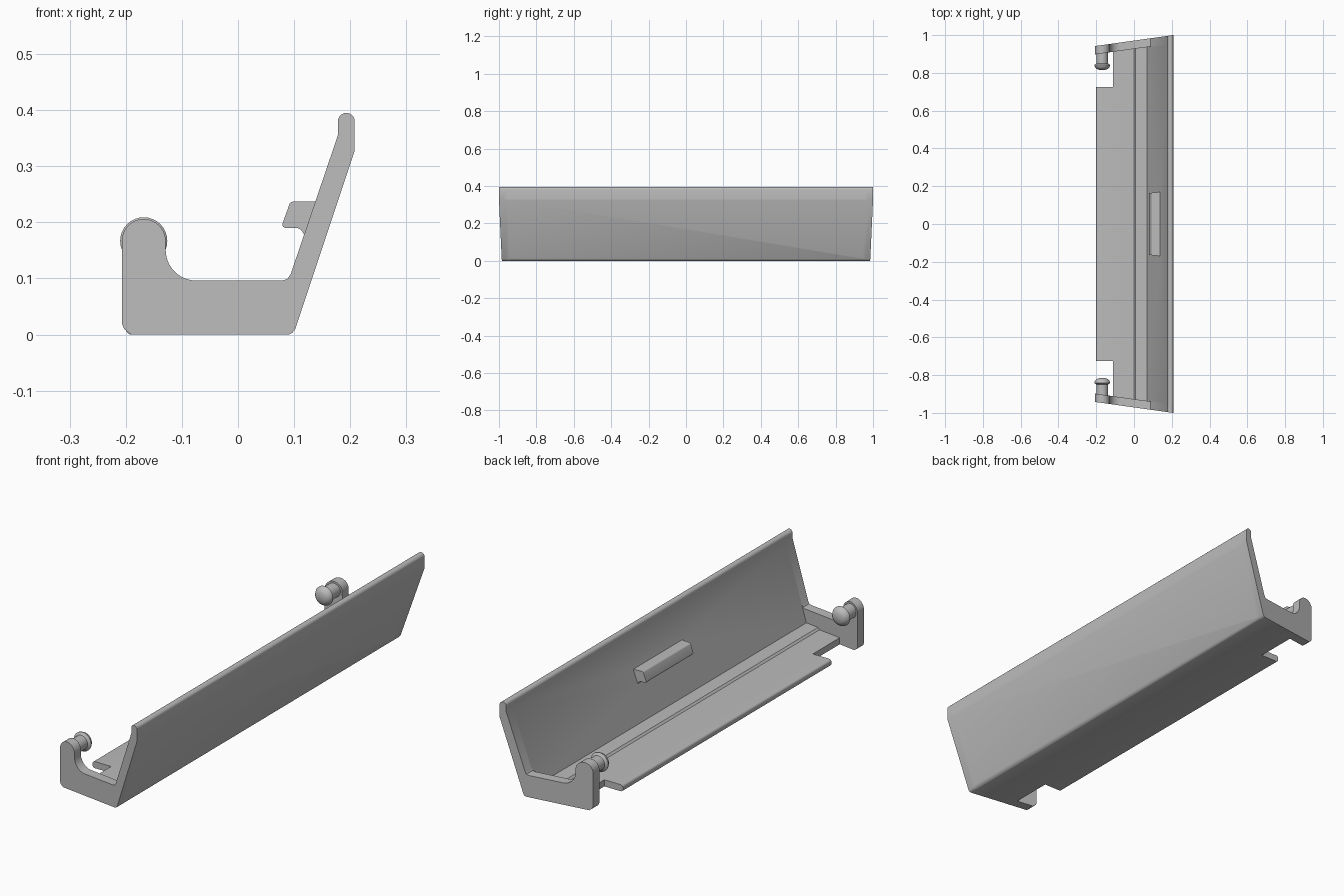
import bpy, bmesh, math

if "Cube" in bpy.data.objects:
    bpy.data.objects.remove(bpy.data.objects["Cube"])

grey = bpy.data.materials.new("plain grey")
grey.diffuse_color = (0.5, 0.5, 0.5, 1)
grey.use_nodes = True
grey.node_tree.nodes["Principled BSDF"].inputs["Base Color"].default_value = grey.diffuse_color


def arc(cx, cz, r, a0, a1, n=10):
    """Points on an arc, angles in degrees."""
    return [(cx + r * math.cos(math.radians(a0 + (a1 - a0) * i / n)),
             cz + r * math.sin(math.radians(a0 + (a1 - a0) * i / n))) for i in range(n + 1)]


def end_y(x, inset=0.0):
    """The slanted end plane of the flap."""
    return 0.971 + 0.14 * x - inset


def sweep(name, profile, y0, y1):
    """Solid from an x-z profile between two y limits, each a function of x."""
    bm = bmesh.new()
    a = [bm.verts.new((x, y0(x), z)) for x, z in profile]
    b = [bm.verts.new((x, y1(x), z)) for x, z in profile]
    n = len(profile)
    bm.faces.new(a)
    bm.faces.new(b)
    for i in range(n):
        j = (i + 1) % n
        bm.faces.new((a[i], a[j], b[j], b[i]))
    bmesh.ops.recalc_face_normals(bm, faces=bm.faces)
    return to_object(name, bm)


def to_object(name, bm):
    mesh = bpy.data.meshes.new(name)
    bm.to_mesh(mesh)
    bm.free()
    mesh.materials.append(grey)
    ob = bpy.data.objects.new(name, mesh)
    bpy.context.collection.objects.link(ob)
    return ob


def smooth(ob):
    bpy.ops.object.select_all(action='DESELECT')
    ob.select_set(True)
    bpy.context.view_layer.objects.active = ob
    bpy.ops.object.shade_smooth_by_angle(angle=math.radians(32))


def combine(ob, other, operation):
    """Apply a boolean and drop the tool object."""
    mod = ob.modifiers.new("bool", 'BOOLEAN')
    mod.operation, mod.solver, mod.object = operation, 'EXACT', other
    bpy.context.view_layer.objects.active = ob
    bpy.ops.object.modifier_apply(modifier=mod.name)
    bpy.data.objects.remove(other)


# Sloped panel with rounded lip, shared by the channel and the end walls
panel = ([(0.091, 0), (0.097, 0.003), (0.102, 0.010), (0.208, 0.328)]
         + arc(0.193, 0.380, 0.015, 0, 180) + [(0.178, 0.355)])

# Channel: stepped floor with rounded rear edge, plus the panel
floor = ([(0.070, 0.037), (0.007, 0.037), (-0.001, 0.029)]
         + arc(-0.190, 0.019, 0.010, 90, 180, 5) + arc(-0.190, 0.010, 0.010, 180, 270, 5))
body = sweep("channel_body", panel + floor,
             lambda x: -end_y(x, 0.02), lambda x: end_y(x, 0.02))

# Corner notches in the floor
for s in (-1, 1):
    notch = sweep("notch_cutter", [(-0.3, -0.1), (-0.11, -0.1), (-0.11, 0.1), (-0.3, 0.1)],
                  lambda x: s * 0.725, lambda x: s * 1.1)
    combine(body, notch, 'DIFFERENCE')

# Slanted end walls, each with a rounded rear post
wall = (panel + [(0.094, 0.108), (0.088, 0.099), (0.079, 0.096)]
        + arc(-0.074, 0.151, 0.055, 270, 180) + arc(-0.168, 0.167, 0.039, 0, 180, 16)
        + [(-0.207, 0.020), (-0.203, 0.010), (-0.190, 0)])
for s in (-1, 1):
    side = sweep("end_wall", wall,
                 lambda x: s * end_y(x, 0.044), lambda x: s * end_y(x))
    combine(body, side, 'UNION')

# Finger grip on the inner face of the panel
grip = sweep("finger_grip", [(0.150, 0.237)] + arc(0.099, 0.229, 0.008, 90, 160, 5)
             + arc(0.085, 0.196, 0.006, 160, 270, 5)
             + [(0.106, 0.190), (0.112, 0.187), (0.118, 0.178), (0.135, 0.190)],
             lambda x: -0.156 - 0.1 * x, lambda x: 0.156 + 0.1 * x)
combine(body, grip, 'UNION')
smooth(body)

# Snap pins: shaft, flange and domed head, turned around the y axis
pin_profile = [(0.0, 0.925), (0.031, 0.925), (0.031, 0.850), (0.036, 0.846), (0.042, 0.842),
               (0.042, 0.838), (0.037, 0.829), (0.030, 0.822), (0.021, 0.817), (0.0, 0.815)]
for s, label in ((-1, "front"), (1, "back")):
    bm = bmesh.new()
    vs = [bm.verts.new((-0.168 + r, s * y, 0.167)) for r, y in pin_profile]
    es = [bm.edges.new(p) for p in zip(vs, vs[1:])]
    bmesh.ops.spin(bm, geom=vs + es, cent=(-0.168, 0, 0.167), axis=(0, 1, 0),
                   angle=2 * math.pi, steps=32, use_merge=False)
    bmesh.ops.remove_doubles(bm, verts=bm.verts, dist=0.0001)
    bmesh.ops.recalc_face_normals(bm, faces=bm.faces)
    smooth(to_object(label + "_snap_pin", bm))
